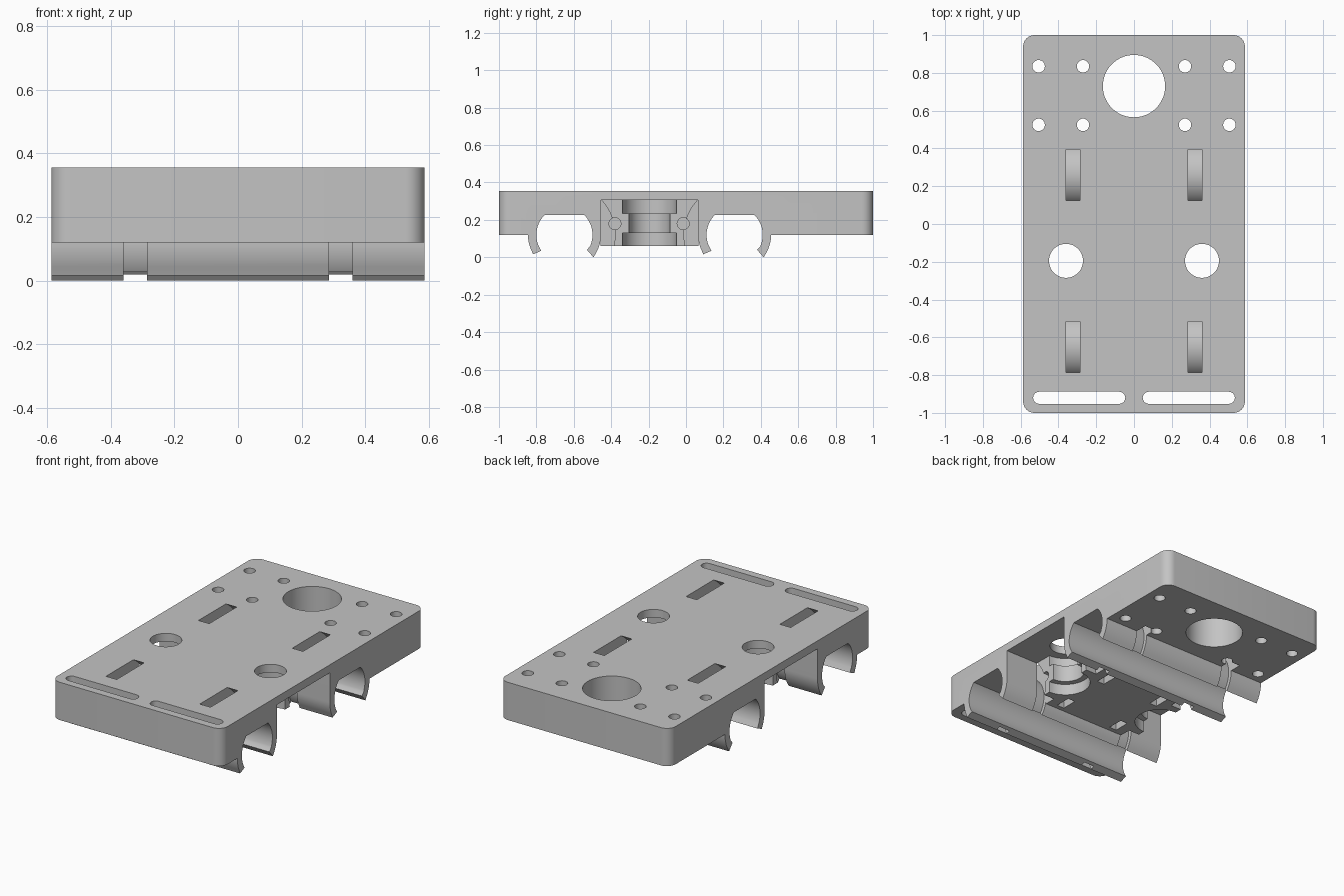
import bpy, bmesh, math

if "Cube" in bpy.data.objects:
    bpy.data.objects.remove(bpy.data.objects["Cube"])

grey = bpy.data.materials.new("grey plastic")
grey.diffuse_color = (0.55, 0.55, 0.55, 1)
grey.use_nodes = True
grey.node_tree.nodes["Principled BSDF"].inputs["Base Color"].default_value = grey.diffuse_color


def prism(name, pts, axis, lo, hi):
    """Extrude a 2D outline: (x, y) along z, or (y, z) along x."""
    bm = bmesh.new()
    rows = []
    for d in (lo, hi):
        rows.append([bm.verts.new((a, b, d) if axis == 'z' else (d, a, b)) for a, b in pts])
    n = len(pts)
    bm.faces.new(rows[0][::-1])
    bm.faces.new(rows[1])
    for i in range(n):
        j = (i + 1) % n
        bm.faces.new((rows[0][i], rows[0][j], rows[1][j], rows[1][i]))
    # make the faces point outwards whichever way the outline runs
    if bm.calc_volume(signed=True) < 0:
        bmesh.ops.reverse_faces(bm, faces=bm.faces)
    mesh = bpy.data.meshes.new(name)
    bm.to_mesh(mesh)
    bm.free()
    ob = bpy.data.objects.new(name, mesh)
    bpy.context.collection.objects.link(ob)
    mesh.materials.append(grey)
    return ob


def arc(cx, cy, r, a0, a1, n):
    return [(cx + r * math.cos(math.radians(a0 + (a1 - a0) * i / n)),
             cy + r * math.sin(math.radians(a0 + (a1 - a0) * i / n))) for i in range(n + 1)]


def circle(cx, cy, r, n=48):
    return arc(cx, cy, r, 0, 360, n)[:-1]


def rect(a0, a1, b0, b1):
    return [(a0, b0), (a1, b0), (a1, b1), (a0, b1)]


def boolean(target, tool, op='DIFFERENCE'):
    mod = target.modifiers.new(op.lower(), 'BOOLEAN')
    mod.operation, mod.solver, mod.object = op, 'EXACT', tool
    bpy.context.view_layer.objects.active = target
    bpy.ops.object.modifier_apply(modifier=mod.name)
    bpy.data.objects.remove(tool, do_unlink=True)


W, TOP, BASE, ROOF = 0.587, 0.355, 0.12, 0.305
RI, RO = 0.15, 0.195
HOLDERS = (-0.65, 0.26)
FLAT = math.degrees(math.asin(0.105 / RI))


# bearing holder outline: front claw, bore with flat top, rear claw
def holder(c):
    return (arc(c, BASE, RO, 180, 206, 8)
            + [(c - 0.168, 0.016), (c - 0.124, 0.035)]
            + arc(c, BASE, RI, 203, 180 - FLAT, 16)
            + arc(c, BASE, RI, FLAT, -24, 16)
            + [(c + 0.12, 0.04), (c + 0.155, 0.0)]
            + arc(c, BASE, RO, -33, 0, 8))


# main body: plate, holders and side recess in one section
outline = [(-1.1, TOP), (-1.1, BASE)] + holder(HOLDERS[0])
outline += [(HOLDERS[0] + RO, ROOF), (HOLDERS[1] - RO, ROOF)]
outline += holder(HOLDERS[1]) + [(1.1, BASE), (1.1, TOP)]
body = prism("carriage_plate", outline, 'x', -0.7, 0.7)

# rounded vertical corners
R = 0.06
corner = []
for sx, sy, a in ((1, 1, 0), (-1, 1, 90), (-1, -1, 180), (1, -1, 270)):
    corner += arc(sx * (W - R), sy * (1 - R), R, a, a + 90, 8)
boolean(body, prism("corner_cutter", corner, 'z', -0.1, 0.5), 'INTERSECT')

# central mounting block
boolean(body, prism("mount_block", rect(-0.458, 0.068, 0.06, 0.33), 'x', -0.36, 0.36), 'UNION')

# large opening and screw holes at the back
boolean(body, prism("cutter", circle(0, 0.73, 0.165, 64), 'z', -0.1, 0.5))
for s in (-1, 1):
    for x in (0.27, 0.505):
        for y in (0.525, 0.835):
            boolean(body, prism("cutter", circle(s * x, y, 0.033, 32), 'z', 0.05, 0.5))

    # long slot at the front edge
    a, b = sorted((s * 0.078, s * 0.502))
    slot = arc(a, -0.92, 0.032, 90, 270, 12) + arc(b, -0.92, 0.032, -90, 90, 12)
    boolean(body, prism("cutter", slot, 'z', 0.05, 0.5))

    # stepped round seat: wide, narrow, wide, with a hole through the plate
    cx, cy = s * 0.36, -0.195
    for r, z0, z1 in ((0.145, 0, 0.13), (0.11, 0.1, 0.26), (0.145, 0.235, ROOF), (0.09, 0.28, 0.5)):
        boolean(body, prism("cutter", circle(cx, cy, r), 'z', z0, z1))

    # clamp screw holes and nut slots
    for y in (-0.38, -0.015):
        x0, x1 = sorted((s * 0.1, s * 0.45))
        boolean(body, prism("cutter", circle(y, 0.18, 0.032, 32), 'x', x0, x1))
        boolean(body, prism("cutter", rect(s * 0.2 - 0.025, s * 0.2 + 0.025, y - 0.05, y + 0.05),
                            'z', 0, 0.23))

    # strap channels around each holder, opening through the top
    for c in HOLDERS:
        tool = prism("cutter", circle(c, BASE, 0.271, 72), 'x', s * 0.323 - 0.037, s * 0.323 + 0.037)
        boolean(tool, prism("core", circle(c, BASE, 0.172, 72), 'x', -0.5, 0.5))
        boolean(body, tool)

# smooth curved walls, sharp edges
bpy.ops.object.select_all(action='DESELECT')
body.select_set(True)
bpy.context.view_layer.objects.active = body
bpy.ops.object.shade_smooth_by_angle(angle=math.radians(30))
